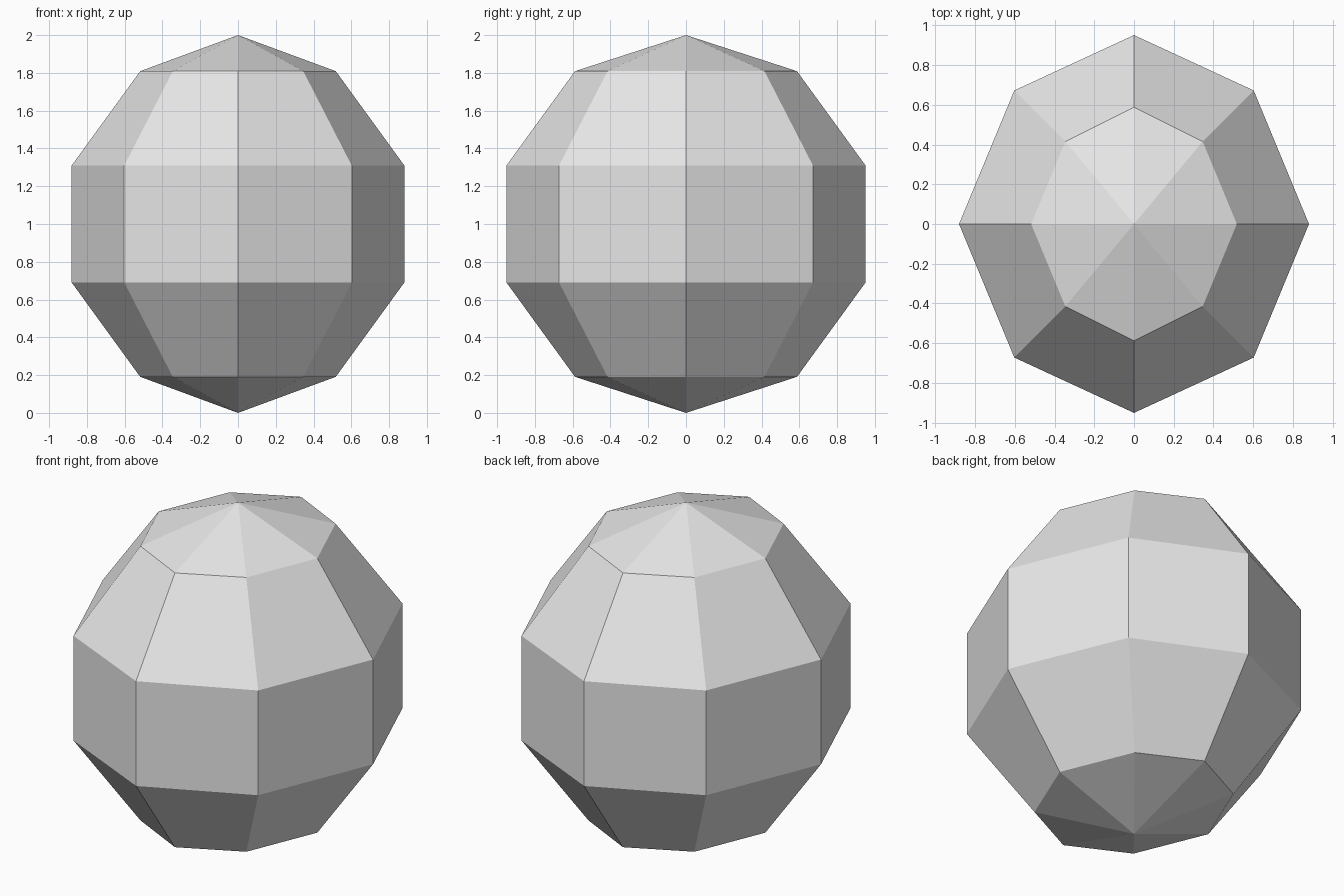
import bpy
import bmesh

if "Cube" in bpy.data.objects:
    bpy.data.objects.remove(bpy.data.objects["Cube"])

# Plain grey material
grey = bpy.data.materials.new("light_grey")
grey.diffuse_color = (0.8, 0.8, 0.8, 1.0)
grey.use_nodes = True
grey.node_tree.nodes["Principled BSDF"].inputs["Base Color"].default_value = grey.diffuse_color

# Faceted ball: 8 segments, 5 bands, sides pulled in toward the x = 0 plane
SQUEEZE = 0.07
bm = bmesh.new()
bmesh.ops.create_uvsphere(bm, u_segments=8, v_segments=5, radius=1.0)
for v in bm.verts:
    if abs(v.co.x) > 0.01:
        v.co.x -= SQUEEZE if v.co.x > 0 else -SQUEEZE
    v.co.z += 1.0  # rest on the ground
bmesh.ops.recalc_face_normals(bm, faces=bm.faces)

mesh = bpy.data.meshes.new("faceted_ball")
bm.to_mesh(mesh)
bm.free()
mesh.materials.append(grey)
ball = bpy.data.objects.new("faceted_ball", mesh)
bpy.context.collection.objects.link(ball)
